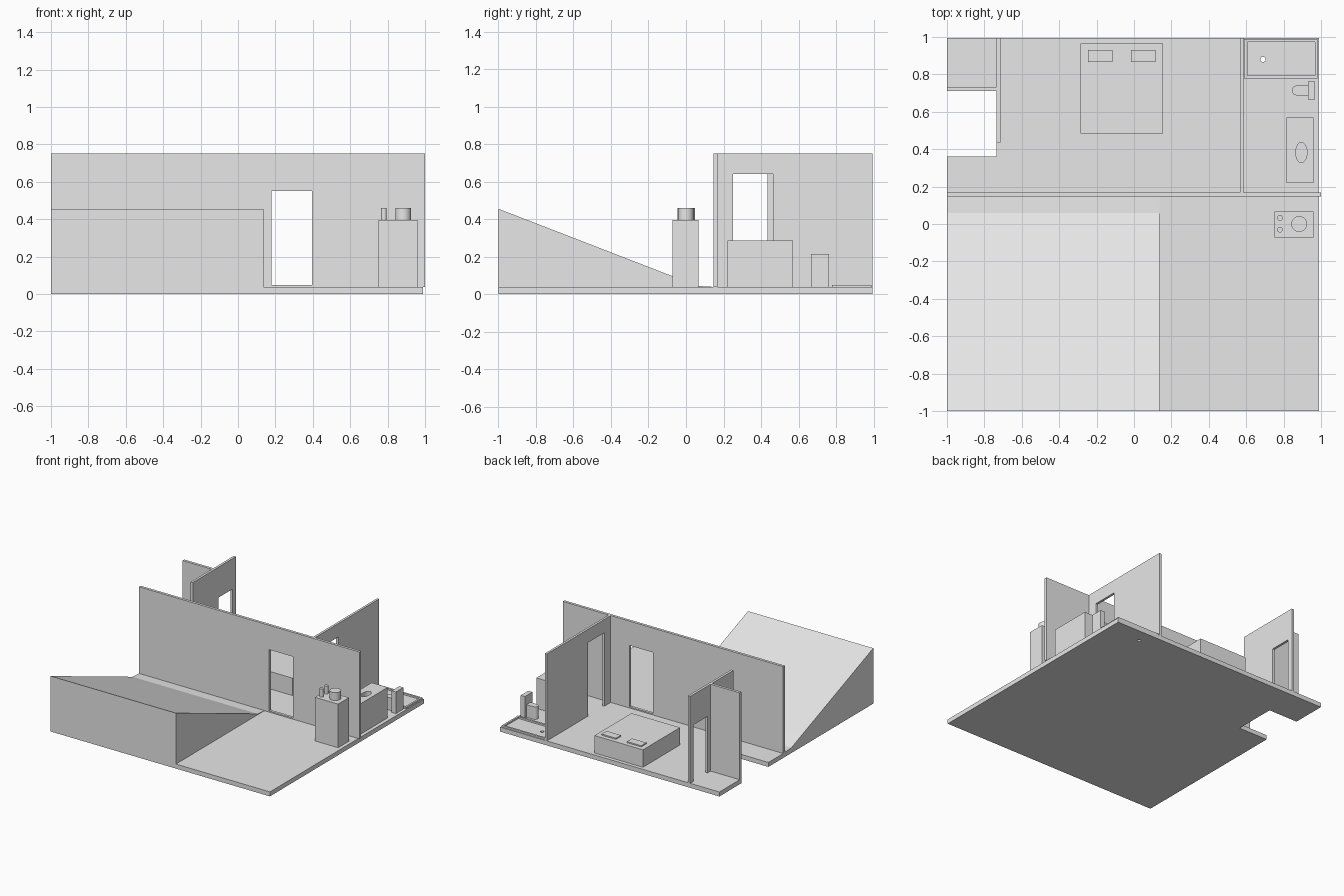
import bpy, bmesh, math
from mathutils import Vector

if "Cube" in bpy.data.objects:
    bpy.data.objects.remove(bpy.data.objects["Cube"], do_unlink=True)

grey = bpy.data.materials.new("plain_grey")
grey.use_nodes = True
grey.diffuse_color = (0.8, 0.8, 0.8, 1)
grey.node_tree.nodes["Principled BSDF"].inputs["Base Color"].default_value = (0.8, 0.8, 0.8, 1)

FLOOR, TOP = 0.037, 0.75


def prism(name, outline, axis, lo, hi):
    """Extrude a 2D outline along an axis; x takes (y, z), y takes (x, z), z takes (x, y)."""
    place = {"x": lambda a, b: (lo, a, b),
             "y": lambda a, b: (a, lo, b),
             "z": lambda a, b: (a, b, lo)}[axis]
    bm = bmesh.new()
    face = bm.faces.new([bm.verts.new(place(a, b)) for a, b in outline])
    out = bmesh.ops.extrude_face_region(bm, geom=[face])
    step = Vector([(hi - lo) if k == axis else 0 for k in "xyz"])
    bmesh.ops.translate(bm, vec=step,
                        verts=[v for v in out["geom"] if isinstance(v, bmesh.types.BMVert)])
    bmesh.ops.recalc_face_normals(bm, faces=bm.faces)
    mesh = bpy.data.meshes.new(name)
    bm.to_mesh(mesh)
    bm.free()
    mesh.materials.append(grey)
    obj = bpy.data.objects.new(name, mesh)
    bpy.context.collection.objects.link(obj)
    return obj


def rect(a0, a1, b0, b1):
    return [(a0, b0), (a1, b0), (a1, b1), (a0, b1)]


def box(name, x0, x1, y0, y1, z0, z1):
    return prism(name, rect(x0, x1, y0, y1), "z", z0, z1)


def ellipse(cx, cy, rx, ry, n=32):
    return [(cx + rx * math.cos(math.tau * i / n), cy + ry * math.sin(math.tau * i / n))
            for i in range(n)]


def smooth(obj):
    bpy.ops.object.select_all(action="DESELECT")
    obj.select_set(True)
    bpy.context.view_layer.objects.active = obj
    bpy.ops.object.shade_smooth_by_angle(angle=math.radians(30))


def cylinder(name, x, y, r, z0, z1):
    smooth(prism(name, ellipse(x, y, r, r), "z", z0, z1))


def cut(obj, cutter):
    """Subtract the cutter and throw it away."""
    mod = obj.modifiers.new("cut", "BOOLEAN")
    mod.operation, mod.solver, mod.object = "DIFFERENCE", "EXACT", cutter
    bpy.context.view_layer.objects.active = obj
    bpy.ops.object.modifier_apply(modifier=mod.name)
    bpy.data.objects.remove(cutter, do_unlink=True)


def wall(name, axis, lo, hi, start, end, door, door_top):
    """Wall with a doorway reaching down to the floor."""
    d0, d1 = door
    prism(name, [(start, FLOOR), (d0, FLOOR), (d0, door_top), (d1, door_top),
                 (d1, FLOOR), (end, FLOOR), (end, TOP), (start, TOP)], axis, lo, hi)


# Floor slab with the side notch and the shower drain
floor = prism("floor", [(-1, -1), (0.99, -1), (0.99, 0.995), (-1, 0.995), (-1, 0.71),
                        (-0.735, 0.71), (-0.735, 0.36), (-1, 0.36)], "z", 0, FLOOR)
cut(floor, prism("drain_cutter", ellipse(0.69, 0.88, 0.014, 0.014), "z", -0.1, 0.1))

# Sloping front ramp
prism("ramp", [(-1, 0.002), (-1, 0.455), (-0.075, 0.097), (0.06, 0.044),
               (0.146, 0.039), (0.146, 0.002)], "x", -1, 0.137)

# Walls and doorways
wall("main_wall", "y", 0.146, 0.168, -1, 1, (0.18, 0.395), 0.55)
box("door_sill", 0.18, 0.395, 0.146, 0.168, FLOOR, 0.047)
wall("bathroom_wall", "x", 0.566, 0.585, 0.168, 0.995, (0.25, 0.465), 0.64)
wall("closet_wall", "x", -0.735, -0.715, 0.435, 0.995, (0.77, 0.95), 0.5)
box("closet_cross_wall", -1, -0.735, 0.71, 0.732, FLOOR, TOP)

# Bed with two pillows
box("bed", -0.285, 0.155, 0.485, 0.965, FLOOR, 0.18)
for side, x in (("left", 0.05), ("right", -0.18)):
    box(side + "_pillow", x - 0.065, x + 0.065, 0.865, 0.93, 0.18, 0.19)

# Vanity with a sunken basin
vanity = box("vanity", 0.815, 0.96, 0.22, 0.57, FLOOR, 0.287)
cut(vanity, prism("basin_cutter", ellipse(0.895, 0.382, 0.03, 0.054), "z", 0.24, 0.4))

# Toilet
box("toilet_tank", 0.93, 0.967, 0.665, 0.762, FLOOR, 0.215)
bowl = [(0.93, 0.74)] + [(0.87 - 0.026 * math.sin(math.pi * i / 12),
                          0.714 + 0.026 * math.cos(math.pi * i / 12)) for i in range(13)]
smooth(prism("toilet_bowl", bowl + [(0.93, 0.688)], "z", FLOOR, 0.14))

# Shower tray rim
tray = box("shower_tray", 0.588, 0.982, 0.777, 0.988, FLOOR, 0.05)
cut(tray, box("tray_cutter", 0.606, 0.967, 0.793, 0.972, 0, 0.1))

# Outdoor counter with one large and two small canisters
box("counter", 0.75, 0.96, -0.073, 0.067, FLOOR, 0.395)
cylinder("large_canister", 0.883, 0, 0.042, 0.395, 0.46)
for side, y in (("front", -0.03), ("back", 0.033)):
    cylinder(side + "_small_canister", 0.78, y, 0.015, 0.395, 0.46)
